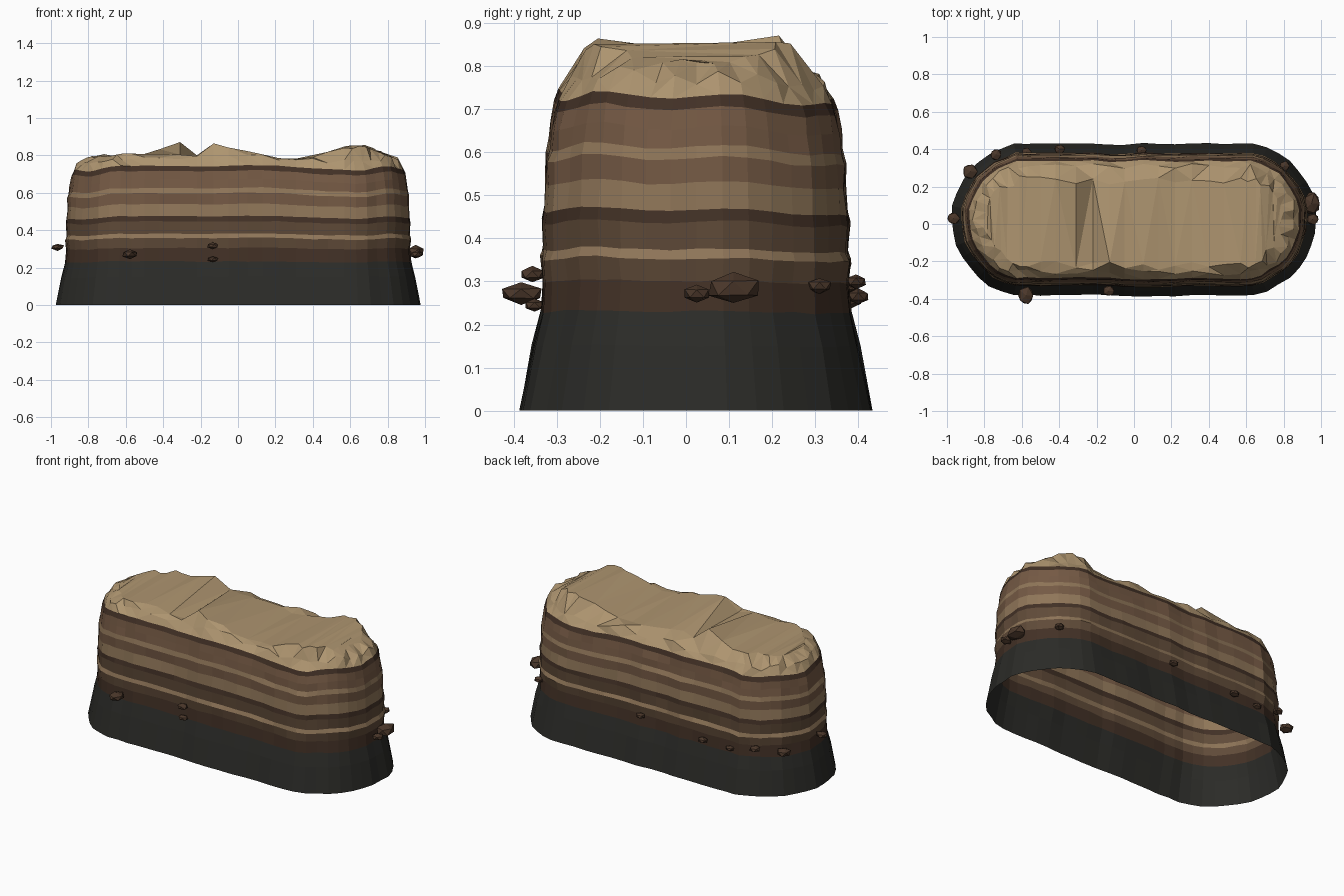
import bpy, bmesh, math, random
from mathutils import Vector

if "Cube" in bpy.data.objects:
    bpy.data.objects.remove(bpy.data.objects["Cube"])

random.seed(4)
CY = 0.024          # centre line of the mesa in y
HALF = 0.57         # half length of the straight sides


def material(name, rgb):
    m = bpy.data.materials.new(name)
    m.diffuse_color = (*[(c / 255) ** 2.2 for c in rgb], 1)
    m.use_nodes = True
    m.node_tree.nodes["Principled BSDF"].inputs["Base Color"].default_value = m.diffuse_color
    return m


def make_object(name, verts, faces, mats, face_mats=None):
    me = bpy.data.meshes.new(name)
    me.from_pydata(verts, [], faces)
    for m in mats:
        me.materials.append(m)
    if face_mats:
        me.polygons.foreach_set("material_index", face_mats)
    ob = bpy.data.objects.new(name, me)
    bpy.context.collection.objects.link(ob)
    return ob


def lerp_table(table, x):
    if x <= table[0][0]:
        return table[0][1]
    for (x0, v0), (x1, v1) in zip(table, table[1:]):
        if x <= x1:
            return v0 + (v1 - v0) * (x - x0) / (x1 - x0)
    return table[-1][1]


# Stadium outline as columns (arc centre x, direction), front half then mirrored back half
ARC = 9
xs = [-0.5, -0.42, -0.31, -0.22, -0.13, -0.05, 0.05, 0.13, 0.22, 0.31, 0.4, 0.48]
front = [(-HALF, math.pi + math.pi / 2 * i / ARC) for i in range(ARC + 1)]
front += [(x, 1.5 * math.pi) for x in xs]
front += [(HALF, 1.5 * math.pi + math.pi / 2 * i / ARC) for i in range(ARC + 1)]
cols = front + [(cx, -a) for cx, a in reversed(front[1:-1])]
N, F = len(cols), len(front)
ripple = [random.uniform(-0.006, 0.006) for _ in cols]


def ring(z, r, jit=0.003, zjit=0.002):
    pts = []
    for (cx, a), rip in zip(cols, ripple):
        rr = r + rip + random.uniform(-jit, jit)
        x, y = cx + rr * math.cos(a), rr * math.sin(a)
        wave = (0.009 * math.cos(4.2 * x + 0.6) + 0.006 * math.sin(9 * x)
                - 0.012 * y / 0.35 + 0.008 * math.sin(6 * a))
        zz = z + wave * min(1, (z / 0.65) ** 1.5) + random.uniform(-zjit, zjit) * (z > 0)
        pts.append(Vector((x, y + CY, zz)))
    return pts


def loft(name, rings, mats, ids):
    verts = [p for rg in rings for p in rg]
    faces, fm = [], []
    for k in range(len(rings) - 1):
        for i in range(N):
            j = (i + 1) % N
            faces.append((k * N + i, k * N + j, (k + 1) * N + j, (k + 1) * N + i))
            fm.append(ids[k])
    return make_object(name, verts, faces, mats, fm)


# Materials
slate = material("slate", (47, 47, 44))
umber = material("umber", (68, 52, 42))
brown = material("brown", (96, 76, 59))
rust = material("rust", (116, 90, 70))
sand = material("sand", (142, 117, 89))
tan = material("tan", (172, 147, 111))

# Dark flared base, open underneath
foot = ring(0.23, 0.356, 0.002, 0.003)
loft("dark_base", [ring(0, 0.406, 0.002), ring(0.15, 0.376, 0.002), foot], [slate], [0, 0])

# Coloured strata: (top z, radius, material index)
strata_mats = [umber, brown, rust, sand]
levels = [(0.30, 0.351, 0), (0.352, 0.357, 1), (0.374, 0.350, 3), (0.437, 0.353, 1),
          (0.465, 0.349, 0), (0.527, 0.345, 3), (0.583, 0.345, 2), (0.610, 0.338, 3),
          (0.655, 0.332, 2), (0.70, 0.325, 2), (0.728, 0.314, 0)]
rings = [foot] + [ring(z, r) for z, r, _ in levels]
loft("rock_strata", rings, strata_mats, [m for _, _, m in levels])

# Cap rim: jagged rings up to the plateau edge
front_z = [(-0.8, 0.79), (-0.6, 0.81), (-0.42, 0.81), (-0.31, 0.805), (-0.22, 0.795),
           (-0.13, 0.868), (-0.05, 0.845), (0.05, 0.83), (0.22, 0.785), (0.4, 0.795),
           (0.55, 0.835), (0.66, 0.85), (0.8, 0.81)]
back_z = [(-0.8, 0.80), (-0.6, 0.81), (-0.5, 0.81), (-0.42, 0.83), (-0.31, 0.868),
          (-0.22, 0.80), (-0.13, 0.81), (-0.05, 0.80), (0.22, 0.78), (0.4, 0.80),
          (0.55, 0.845), (0.66, 0.86), (0.8, 0.81)]
rim = ring(0.772, 0.286, 0.016, 0.018)
edge = ring(0.80, 0.225, 0.020, 0.0)
for i, p in enumerate(edge):
    p.z = lerp_table(front_z if i < F else back_z, p.x) + random.uniform(-0.008, 0.004)
    if 5 < i < F - 6:
        p.y -= 0.020
    elif i > F + 5:
        p.y -= 0.012 * (i < N - 5)
rim_ob = loft("cap_rim", [rings[-1], rim, edge], [tan], [0, 0])

# Plateau: facets spanning from front edge to back edge, diagonals along the ridges
faces = [(0, 1, N - 1)]
for i in range(1, F - 2):
    a, b, c, d = i, i + 1, N - i - 1, N - i
    faces += [(a, b, d), (b, c, d)] if i % 2 else [(a, b, c), (a, c, d)]
faces.append((F - 2, F - 1, F))
make_object("plateau", edge, faces, [tan])

# Triangulate the rim so its facets read as broken rock
bm = bmesh.new()
bm.from_mesh(rim_ob.data)
bmesh.ops.triangulate(bm, faces=bm.faces)
bm.to_mesh(rim_ob.data)
bm.free()

# Stones stuck in the lowest stratum: position, half sizes
stones = [((-0.577, -0.383, 0.272), (0.044, 0.054, 0.025)),
          ((-0.135, -0.357, 0.317), (0.034, 0.030, 0.018)),
          ((-0.135, -0.352, 0.245), (0.034, 0.026, 0.016)),
          ((0.950, 0.11, 0.285), (0.050, 0.064, 0.037)),
          ((0.955, 0.025, 0.272), (0.038, 0.032, 0.021)),
          ((0.805, 0.31, 0.290), (0.030, 0.030, 0.019)),
          ((-0.965, 0.03, 0.310), (0.037, 0.036, 0.019)),
          ((-0.875, 0.28, 0.270), (0.044, 0.044, 0.026)),
          ((-0.738, 0.37, 0.290), (0.034, 0.034, 0.019)),
          ((-0.575, 0.385, 0.255), (0.028, 0.026, 0.016)),
          ((-0.398, 0.400, 0.265), (0.032, 0.028, 0.018)),
          ((0.04, 0.395, 0.300), (0.030, 0.026, 0.017))]
stone_mat = material("stone", (76, 58, 46))
for n, (loc, size) in enumerate(stones):
    bm = bmesh.new()
    bmesh.ops.create_icosphere(bm, subdivisions=1, radius=1)
    for v in bm.verts:
        v.co *= random.uniform(0.9, 1.08)
        v.co = Vector([c * s + o for c, s, o in zip(v.co, size, loc)])
    me = bpy.data.meshes.new(f"stone_{n + 1}")
    bm.to_mesh(me)
    bm.free()
    me.materials.append(stone_mat)
    bpy.context.collection.objects.link(bpy.data.objects.new(me.name, me))
